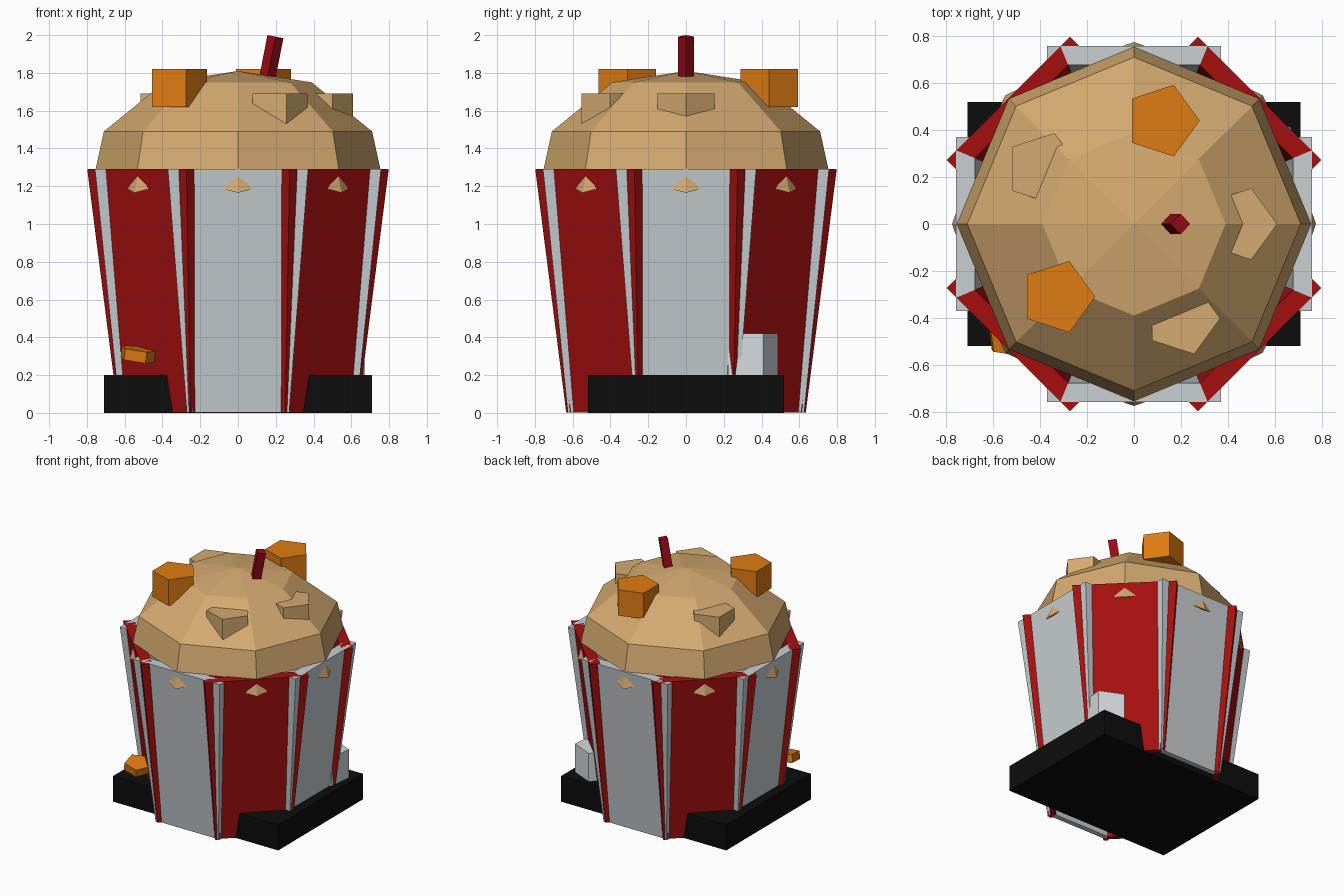
import bpy, bmesh, math
from mathutils import Matrix, Vector

if "Cube" in bpy.data.objects:
    bpy.data.objects.remove(bpy.data.objects["Cube"])


def material(name, rgb):
    m = bpy.data.materials.new(name)
    m.diffuse_color = (*rgb, 1)
    m.use_nodes = True
    m.node_tree.nodes["Principled BSDF"].inputs["Base Color"].default_value = m.diffuse_color
    return m


RED = material("red", (0.38, 0.005, 0.005))
WHITE = material("white", (0.58, 0.62, 0.65))
PALE = material("pale_white", (0.66, 0.70, 0.72))
DOUGH = material("golden_dough", (0.66, 0.40, 0.16))
ORANGE = material("orange", (0.74, 0.20, 0.006))
BLACK = material("black", (0.004, 0.004, 0.004))
STRAW = material("crimson", (0.32, 0.003, 0.008))


def loft(name, rings, mat, matrix=Matrix()):
    """Closed flat-faced solid through rings of points (a ring of one point is a tip)."""
    bm = bmesh.new()
    loops = [[bm.verts.new(matrix @ Vector(p)) for p in r] for r in rings]
    for a, b in zip(loops, loops[1:]):
        n = max(len(a), len(b))
        for i in range(n):
            j = (i + 1) % n
            if len(b) == 1:
                bm.faces.new((a[i], a[j], b[0]))
            else:
                bm.faces.new((a[i], a[j], b[j], b[i]))
    for end in (loops[0], loops[-1]):
        if len(end) > 2:
            bm.faces.new(end)
    bmesh.ops.recalc_face_normals(bm, faces=bm.faces)
    mesh = bpy.data.meshes.new(name)
    bm.to_mesh(mesh)
    bm.free()
    mesh.materials.append(mat)
    ob = bpy.data.objects.new(name, mesh)
    bpy.context.collection.objects.link(ob)
    return ob


def ring(n, r, z, start=0.0, cx=0.0, cy=0.0):
    return [(cx + r * math.cos(start + i * math.tau / n),
             cy + r * math.sin(start + i * math.tau / n), z) for i in range(n)]


def turn(deg):
    return Matrix.Rotation(math.radians(deg), 4, 'Z')


ZB, ZT = 0.002, 1.29
T = math.tan(math.pi / 8)


# Base block
loft("base_block", [[(x, y, z) for x, y in ((-.71, -.52), (.71, -.52), (.71, .52), (-.71, .52))]
                    for z in (0, .2)], BLACK)


# Cup: eight tapering wall panels, white on the axes and red between
def slab(out, inn, z):
    return [(out, -out * T, z), (out, out * T, z), (inn, inn * T, z), (inn, -inn * T, z)]


for k in range(8):
    loft(f"cup_panel_{k}", [slab(.612, .572, ZB), slab(.757, .677, ZT)],
         RED if k % 2 else WHITE, turn(45 * k))

# Paired ribs at each cup corner, each in the colour of the opposite panel
for k in range(8):
    for side in (-1, 1):
        centre = 45 * k + side * 22.5
        rings = []
        for r, width, spread, z in ((.661, .032, .2, ZB), (.79, .08, 2.3, ZT)):
            a = math.radians(centre - side * spread)
            # square section turned 45 degrees to its panel
            rings.append(ring(4, width / math.sqrt(2), z, math.radians(45 * k),
                              r * math.cos(a), r * math.sin(a)))
        loft(f"cup_rib_{k}_{'a' if side < 0 else 'b'}", rings, WHITE if k % 2 else RED)

# Domed filling
loft("dome", [ring(8, .755, 1.285), ring(8, .71, 1.49), ring(8, .39, 1.75), [(0, 0, 1.81)]], DOUGH)

# Small drips under the dome corners
for k in range(8):
    loft(f"drip_{k}", [[(.775, 0, 1.165), (.748, .077, 1.185), (.70, 0, 1.2), (.748, -.077, 1.185)],
                       [(.745, 0, 1.283)]], DOUGH, turn(45 * k))


# Five-sided chunks
def chunk(name, x, y, z0, z1, mat, rot=0, r=.16):
    return loft(name, [ring(5, r, z, math.radians(rot), x, y) for z in (z0, z1)], mat)


chunk("orange_chunk_back", .12, .44, 1.62, 1.82, ORANGE)
chunk("orange_chunk_front", -.325, -.31, 1.62, 1.82, ORANGE)
chunk("dough_chunk_right", .45, 0, 1.49, 1.69, DOUGH)
chunk("dough_chunk_front", .207, -.402, 1.49, 1.69, DOUGH)
chunk("dough_chunk_left", -.388, .235, 1.49, 1.69, DOUGH)
chunk("pale_chunk_base", .53, .33, .19, .42, PALE, 30)

# Small tilted chip on the front left wall
tilt = (Matrix.Translation((-.53, -.47, .31)) @ Matrix.Rotation(math.radians(8), 4, 'Y')
        @ Matrix.Rotation(math.radians(8), 4, 'X'))
loft("orange_chip", [ring(5, .1, z, math.radians(225)) for z in (-.03, .03)], ORANGE, tilt)

# Leaning square straw
lean = Matrix.Translation((.198, 0, 1.992)) @ Matrix.Rotation(math.radians(11), 4, 'Y')
loft("straw", [ring(4, .043, z) for z in (-.4, 0)], STRAW, lean)
